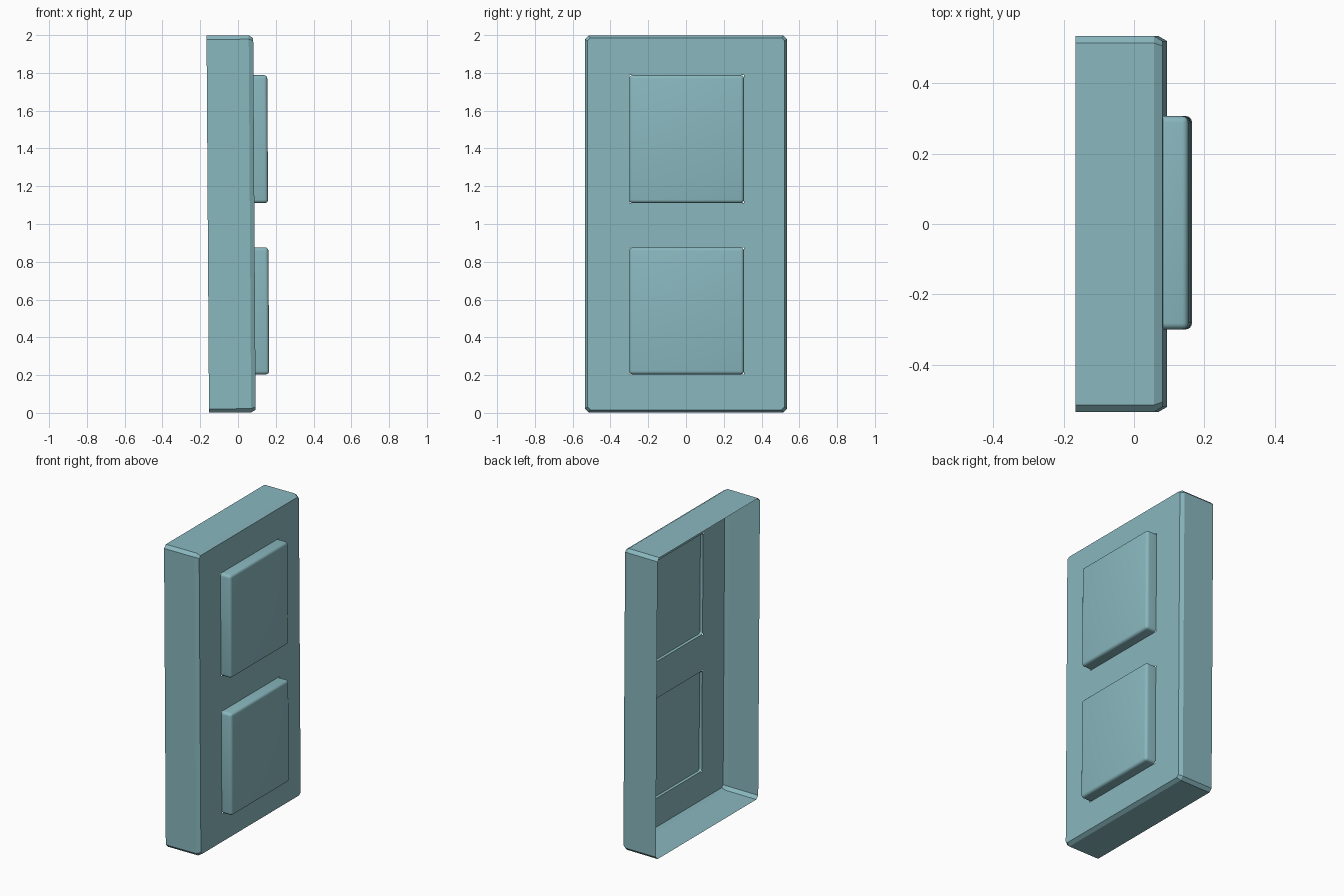
import bpy, bmesh

if "Cube" in bpy.data.objects:
    bpy.data.objects.remove(bpy.data.objects["Cube"])

TILT = -0.0065          # slight backward lean of the whole model
HALF_Y, HALF_Z = 0.535, 0.998
BACK, FRONT, CH = -0.16, 0.087, 0.02
BTN_Y = (-0.30, 0.307)
BTN_Z = [(0.11, 0.787), (-0.797, -0.125)]   # relative to mid height


def finish(bm, name):
    bmesh.ops.recalc_face_normals(bm, faces=bm.faces)
    me = bpy.data.meshes.new(name)
    bm.to_mesh(me)
    bm.free()
    ob = bpy.data.objects.new(name, me)
    bpy.context.collection.objects.link(ob)
    ob.location = (0, 0, 1)
    ob.rotation_euler = (0, TILT, 0)
    mat = bpy.data.materials.get("teal") or bpy.data.materials.new("teal")
    mat.diffuse_color = (0.25, 0.48, 0.52, 1)
    mat.use_nodes = True
    mat.node_tree.nodes["Principled BSDF"].inputs["Base Color"].default_value = mat.diffuse_color
    me.materials.append(mat)
    return ob


def loop(bm, points):
    vs = [bm.verts.new(p) for p in points]
    return vs, [bm.edges.new((vs[i - 1], vs[i])) for i in range(len(vs))]


def octagon(x, inset):
    y, z = HALF_Y - inset, HALF_Z - inset
    c = CH - inset * 0.4
    return [(x, y, z - c), (x, y - c, z), (x, c - y, z), (x, -y, z - c),
            (x, -y, c - z), (x, c - y, -z), (x, y - c, -z), (x, y, c - z)]


# Thin open-backed housing with chamfered front edge and two openings
bm = bmesh.new()
rings = [loop(bm, octagon(x, i)) for x, i in
         ((BACK, 0), (FRONT - 0.024, 0), (FRONT, 0.014))]
for (a, _), (b, _) in zip(rings, rings[1:]):
    for i in range(8):
        bm.faces.new((a[i - 1], a[i], b[i], b[i - 1]))
edges = list(rings[-1][1])
y0, y1 = BTN_Y
for z0, z1 in BTN_Z:
    edges += loop(bm, [(FRONT, y0, z0), (FRONT, y1, z0),
                       (FRONT, y1, z1), (FRONT, y0, z1)])[1]
bmesh.ops.triangle_fill(bm, edges=edges, use_beauty=True, normal=(1, 0, 0))
finish(bm, "housing")


# Rounded push buttons with a shallow recess behind
def button(name, z0, z1):
    bm = bmesh.new()
    bmesh.ops.create_cube(bm, size=1)
    for v in bm.verts:
        v.co = (FRONT + 0.073 if v.co.x > 0 else FRONT,
                y1 if v.co.y > 0 else y0, z1 if v.co.z > 0 else z0)
    sharp = [e for e in bm.edges if max(v.co.x for v in e.verts) > FRONT + 0.01]
    bmesh.ops.bevel(bm, geom=sharp, offset=0.018, segments=4, profile=0.5,
                    affect='EDGES')
    bm.faces.ensure_lookup_table()
    back = min(bm.faces, key=lambda f: f.calc_center_median().x)
    bmesh.ops.inset_region(bm, faces=[back], thickness=0.004)
    ext = bmesh.ops.extrude_discrete_faces(bm, faces=[back])["faces"]
    for v in ext[0].verts:
        v.co.x += 0.02
    ob = finish(bm, name)
    bpy.ops.object.select_all(action='DESELECT')
    ob.select_set(True)
    bpy.context.view_layer.objects.active = ob
    bpy.ops.object.shade_smooth_by_angle(angle=0.6)


for name, (z0, z1) in zip(("upper_button", "lower_button"), BTN_Z):
    button(name, z0, z1)
